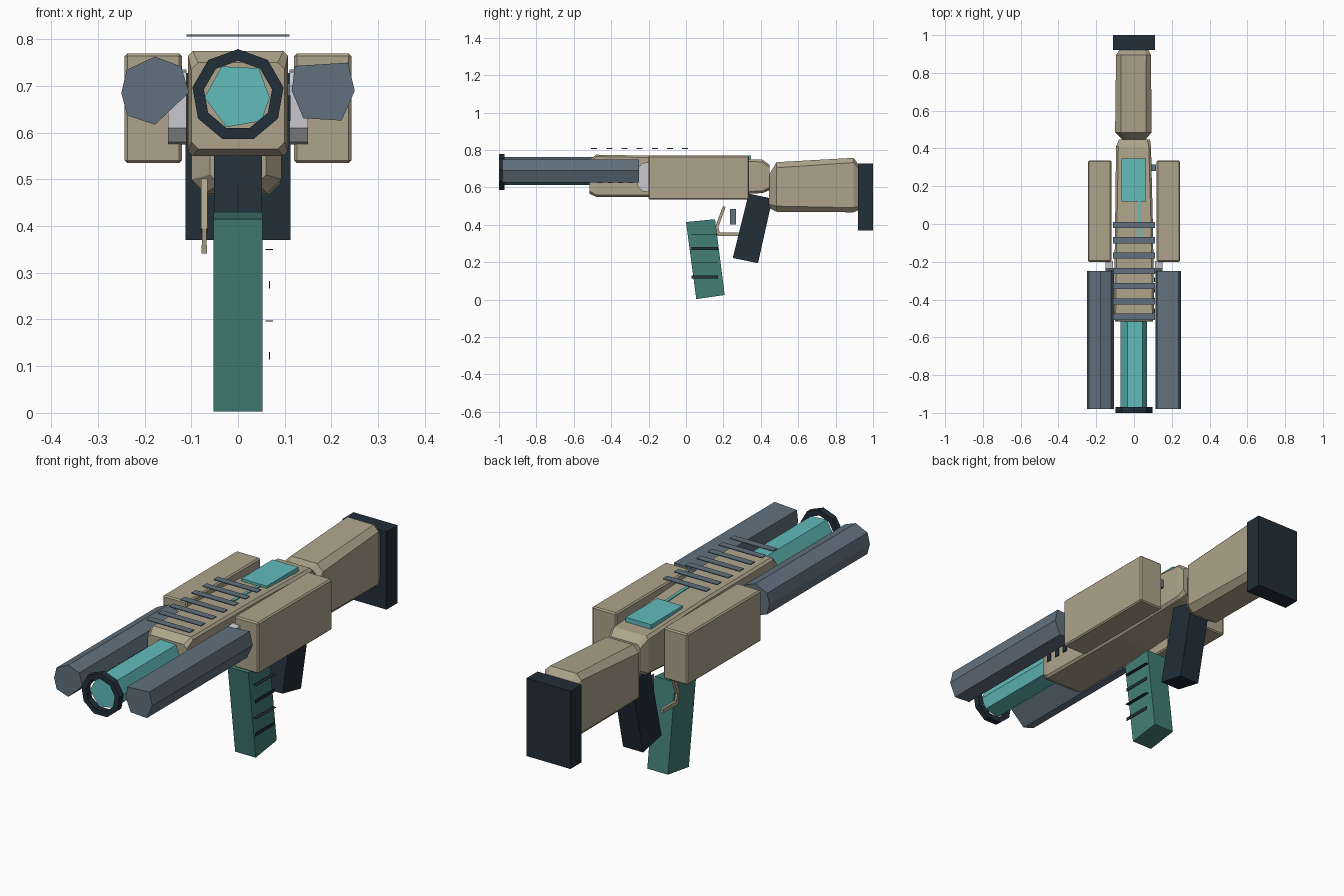
import bpy, bmesh, math


def material(name, r, g, b):
    m = bpy.data.materials.new(name)
    lin = [(c / 255 / 12.92) if c < 11 else ((c / 255 + 0.055) / 1.055) ** 2.4 for c in (r, g, b)]
    m.diffuse_color = (*lin, 1)
    return m


TAN = material("tan", 174, 164, 139)
SLATE = material("slate", 97, 113, 126)
DARK = material("dark navy", 34, 46, 56)
TEAL = material("bright teal", 98, 188, 188)
GREEN = material("deep teal", 66, 126, 119)
GREY = material("light grey", 200, 201, 205)


def loft(name, rings, mat, closed=False):
    """Skin a list of point rings; capped unless the rings form a closed loop."""
    bm = bmesh.new()
    vs = [[bm.verts.new(p) for p in ring] for ring in rings]
    n = len(vs[0])
    pairs = list(zip(vs, vs[1:])) + ([(vs[-1], vs[0])] if closed else [])
    for a, b in pairs:
        for i in range(n):
            j = (i + 1) % n
            bm.faces.new((a[i], a[j], b[j], b[i]))
    if not closed:
        bm.faces.new(vs[0])
        bm.faces.new(vs[-1])
    bmesh.ops.recalc_face_normals(bm, faces=bm.faces)
    me = bpy.data.meshes.new(name)
    bm.to_mesh(me)
    bm.free()
    me.materials.append(mat)
    ob = bpy.data.objects.new(name, me)
    bpy.context.collection.objects.link(ob)
    return ob


def side_prism(name, yz, x0, x1, mat):
    return loft(name, [[(x, y, z) for y, z in yz] for x in (x0, x1)], mat)


def front_prism(name, xz, y0, y1, mat):
    return loft(name, [[(x, y, z) for x, z in xz] for y in (y0, y1)], mat)


def box(name, x0, x1, y0, y1, z0, z1, mat, bevel=0):
    ob = side_prism(name, [(y0, z0), (y1, z0), (y1, z1), (y0, z1)], x0, x1, mat)
    if bevel:
        mod = ob.modifiers.new("bevel", "BEVEL")
        mod.width, mod.segments = bevel, 1
    return ob


def rect_ring(y, x0, x1, z0, z1, c):
    """Rectangle across y with its corners cut by c."""
    return [(x0 + c, y, z0), (x1 - c, y, z0), (x1, y, z0 + c), (x1, y, z1 - c),
            (x1 - c, y, z1), (x0 + c, y, z1), (x0, y, z1 - c), (x0, y, z0 + c)]


# receiver, slightly tapering to the rear
loft("receiver", [rect_ring(-0.515, -0.1, 0.1, 0.565, 0.75, 0.015),
                  rect_ring(-0.48, -0.107, 0.107, 0.55, 0.775, 0.01),
                  rect_ring(0.0, -0.1, 0.1, 0.55, 0.766, 0.01),
                  rect_ring(0.41, -0.095, 0.09, 0.57, 0.748, 0.012),
                  rect_ring(0.447, -0.08, 0.085, 0.585, 0.72, 0.015)], TAN)

# shoulder stock and butt plate
loft("stock", [rect_ring(0.445, -0.06, 0.06, 0.49, 0.67, 0.02),
               rect_ring(0.485, -0.1, 0.093, 0.47, 0.735, 0.03),
               rect_ring(0.895, -0.095, 0.09, 0.467, 0.758, 0.025),
               rect_ring(0.925, -0.075, 0.075, 0.48, 0.72, 0.02)], TAN)
box("butt_plate", -0.112, 0.112, 0.92, 1.0, 0.37, 0.728, DARK)

# side pods with their barrel mounts
for side, s in (("left", -1), ("right", 1)):
    box(side + "_pod", min(s * 0.12, s * 0.243), max(s * 0.12, s * 0.243),
        -0.2, 0.337, 0.535, 0.77, TAN, 0.006)
    loft(side + "_barrel_mount",
         [[(s * x, y, z) for x, z in ((0.11, 0.655 - h), (0.15, 0.655 - h), (0.15, 0.655 + h), (0.11, 0.655 + h))]
          for y, h in ((-0.26, 0.045), (-0.235, 0.075), (-0.195, 0.08))], GREY)

# side barrels
front_prism("left_barrel", [(-0.25, 0.685), (-0.238, 0.735), (-0.178, 0.763), (-0.122, 0.742),
                            (-0.105, 0.686), (-0.178, 0.617), (-0.237, 0.637)], -0.98, -0.25, SLATE)
front_prism("right_barrel", [(0.115, 0.69), (0.122, 0.743), (0.235, 0.75), (0.25, 0.69),
                             (0.222, 0.626), (0.14, 0.631)], -0.98, -0.25, SLATE)

# main barrel and muzzle ring
front_prism("main_barrel", [(-0.035, 0.742), (0.045, 0.738), (0.068, 0.675), (0.05, 0.625),
                            (-0.025, 0.612), (-0.072, 0.675)], -0.975, -0.48, TEAL)
rings = []
for i in range(9):
    a = 2 * math.pi * i / 9 + math.pi / 2
    rings.append([(r * math.cos(a), y, 0.68 + r * math.sin(a))
                  for r, y in ((0.099, -1.0), (0.099, -0.97), (0.074, -0.97), (0.074, -1.0))])
loft("muzzle_ring", rings, DARK, closed=True)

# top rail slats and small side slats
for i in range(7):
    y = -0.005 - i * 0.081
    box(f"rail_slat_{i + 1}", -0.11, 0.11, y - 0.016, y + 0.016, 0.806, 0.81, SLATE)
for i in range(4):
    y = -0.46 + i * 0.055
    box(f"side_slat_{i + 1}", 0.107, 0.112, y - 0.012, y + 0.012, 0.625, 0.68, DARK)

# top display, cable strip and side stud
box("top_display", -0.066, 0.064, 0.118, 0.347, 0.735, 0.772, TEAL)
side_prism("cable_strip", [(-0.08, 0.765), (0.12, 0.755), (0.12, 0.766), (-0.08, 0.772)], 0.02, 0.034, TEAL)
box("side_stud", 0.085, 0.116, 0.28, 0.315, 0.665, 0.705, SLATE)

# rear grip and front grip
side_prism("rear_grip", [(0.335, 0.567), (0.462, 0.54), (0.385, 0.195), (0.25, 0.223)], -0.051, 0.051, DARK)
side_prism("front_grip", [(0.0, 0.415), (0.155, 0.43), (0.207, 0.025), (0.055, 0.003)], -0.053, 0.052, GREEN)

# grip stripes, alternately flat and upright
for i, z in enumerate((0.35, 0.274, 0.197, 0.122)):
    if i % 2:
        box(f"grip_stripe_{i + 1}", 0.066, 0.068, 0.03, 0.17, z - 0.008, z + 0.008, DARK)
    else:
        box(f"grip_stripe_{i + 1}", 0.059, 0.075, 0.03, 0.17, z - 0.001, z + 0.001, DARK)

# trigger and its bent guard
box("trigger", -0.001, 0.001, 0.234, 0.266, 0.402, 0.486, SLATE)
side_prism("guard_upright", [(0.158, 0.395), (0.172, 0.385), (0.212, 0.495), (0.198, 0.502)], -0.079, -0.065, TAN)
box("guard_bar", -0.078, -0.066, 0.165, 0.28, 0.341, 0.36, TAN)
side_prism("guard_link", [(0.158, 0.395), (0.172, 0.39), (0.18, 0.358), (0.165, 0.35)], -0.077, -0.067, TAN)
